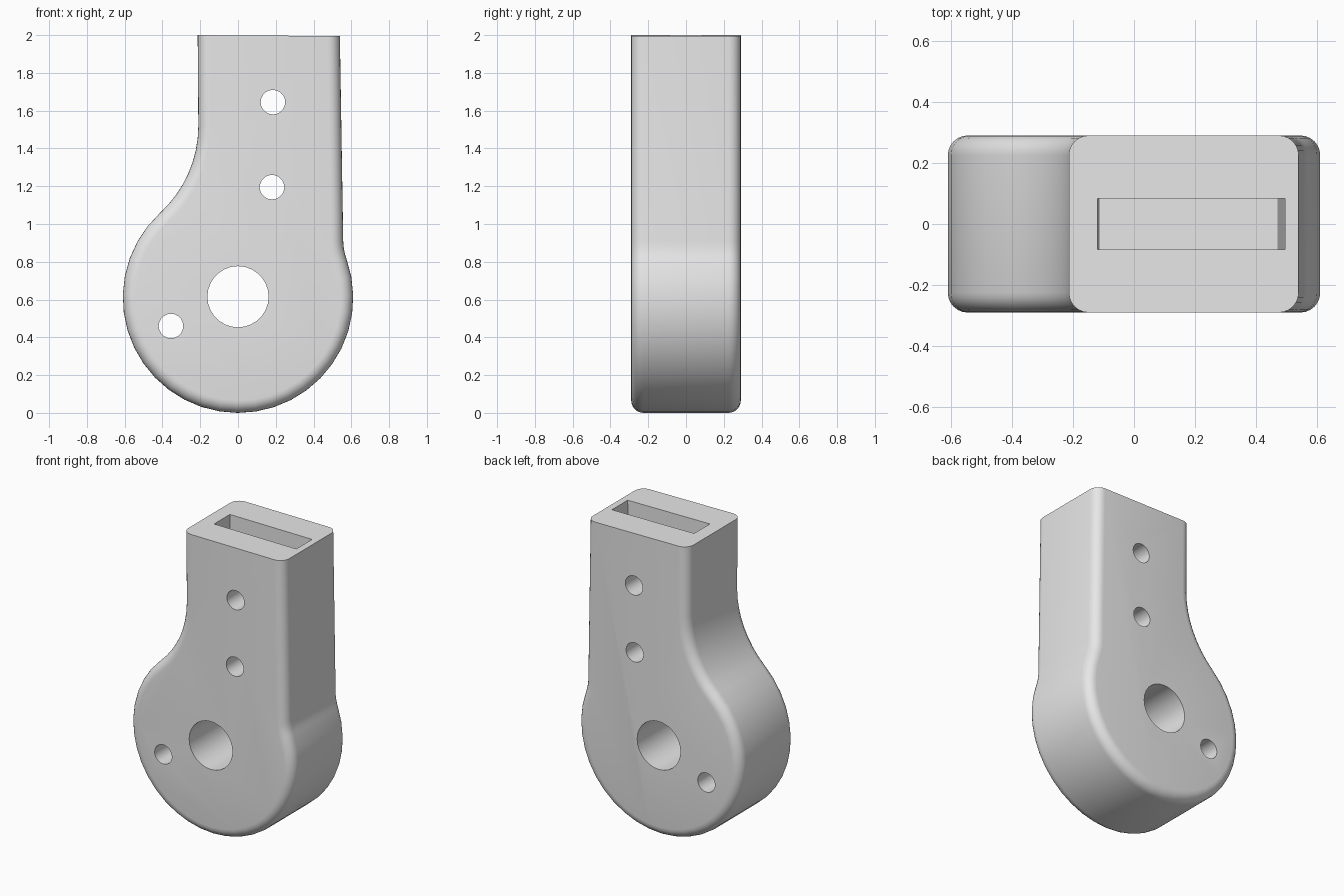
import bpy
import bmesh
from math import sin, cos, radians, pi
from mathutils import Matrix, Vector

if "Cube" in bpy.data.objects:
    bpy.data.objects.remove(bpy.data.objects["Cube"])

HALF_DEPTH = 0.29
RADIUS = 0.61
ROUNDING = 0.065

grey = bpy.data.materials.new("light grey")
grey.use_nodes = True
grey.diffuse_color = (0.8, 0.8, 0.8, 1)
grey.node_tree.nodes["Principled BSDF"].inputs["Base Color"].default_value = grey.diffuse_color


def arc(cx, cz, r, start, end, steps):
    """Points on an arc in the XZ plane, angles in degrees from +x."""
    angles = [radians(start + (end - start) * i / steps) for i in range(steps + 1)]
    return [(cx + r * cos(a), cz + r * sin(a)) for a in angles]


def make_object(name, bm):
    bmesh.ops.recalc_face_normals(bm, faces=bm.faces)
    mesh = bpy.data.meshes.new(name)
    bm.to_mesh(mesh)
    bm.free()
    mesh.materials.append(grey)
    obj = bpy.data.objects.new(name, mesh)
    bpy.context.collection.objects.link(obj)
    return obj


def extruded(points, half):
    """Closed XZ outline extruded along y to both sides."""
    bm = bmesh.new()
    face = bm.faces.new([bm.verts.new((x, -half, z)) for x, z in points])
    new = bmesh.ops.extrude_face_region(bm, geom=[face])["geom"]
    moved = [v for v in new if isinstance(v, bmesh.types.BMVert)]
    bmesh.ops.translate(bm, verts=moved, vec=(0, 2 * half, 0))
    return bm


# Outline: round lower end, soft necks into a straight tapered shank
outline = arc(0, RADIUS, RADIUS, 132.5, 379.6, 27)
outline += arc(0.857, 0.916, 0.3, 199.6, 181, 4)[1:]
outline += [(0.536, 2.2), (-0.215, 2.2)]
outline += arc(-0.835, 1.52, 0.625, 0, -47.5, 8)[:-1]

# Body with rounded front and back rims
bm = extruded(outline, HALF_DEPTH)
rims = [e for e in bm.edges if abs(e.verts[0].co.y - e.verts[1].co.y) < 0.01]
bmesh.ops.bevel(bm, geom=rims, offset=ROUNDING, segments=6, profile=0.5,
                affect='EDGES', clamp_overlap=False)

# Flat, very slightly sloping top end
cut = bmesh.ops.bisect_plane(bm, geom=bm.verts[:] + bm.edges[:] + bm.faces[:],
                             plane_co=Vector((-0.215, 0, 2)),
                             plane_no=Vector((0.007, 0, 1)), clear_outer=True)
rim = [g for g in cut["geom_cut"] if isinstance(g, bmesh.types.BMEdge)]
bmesh.ops.contextual_create(bm, geom=rim)
body = make_object("clevis_body", bm)

# Cutters: pivot hole, three pin holes and the tapered blade slot
cutters = []
for name, x, z, r, sides in (("pivot_hole", 0, 0.615, 0.162, 28),
                             ("upper_pin_hole", 0.185, 1.645, 0.065, 20),
                             ("lower_pin_hole", 0.18, 1.195, 0.065, 20),
                             ("side_pin_hole", -0.355, 0.46, 0.065, 20)):
    hole = bmesh.new()
    bmesh.ops.create_cone(hole, cap_ends=True, segments=sides, radius1=r, radius2=r,
                          depth=1, matrix=Matrix.Translation((x, 0, z)) @ Matrix.Rotation(pi / 2, 4, 'X'))
    cutters.append(make_object(name, hole))
slot = [(-0.113, 1.0), (0.47, 1.0), (0.497, 2.1), (-0.12, 2.1)]
cutters.append(make_object("blade_slot", extruded(slot, 0.084)))

bpy.context.view_layer.objects.active = body
body.select_set(True)
for cutter in cutters:
    cutter.hide_render = True
    mod = body.modifiers.new(cutter.name, 'BOOLEAN')
    mod.operation = 'DIFFERENCE'
    mod.solver = 'EXACT'
    mod.object = cutter
    bpy.ops.object.modifier_apply(modifier=mod.name)
    bpy.data.objects.remove(cutter)

bpy.ops.object.shade_smooth_by_angle(angle=radians(30))
